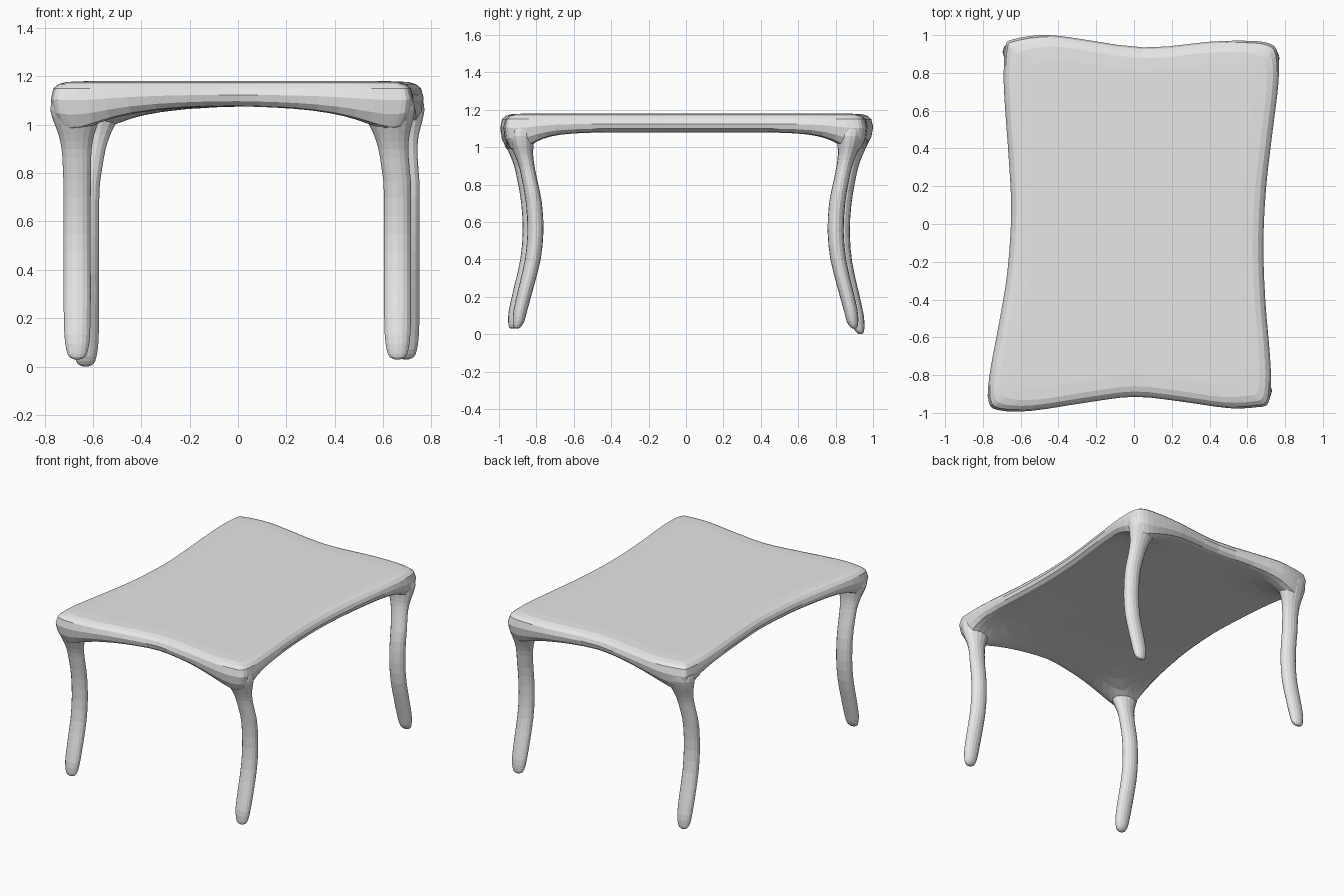
import bpy
import bmesh
import math
from mathutils import Vector

cube = bpy.data.objects.get("Cube")
if cube:
    bpy.data.objects.remove(cube)

grey = bpy.data.materials.new("light_grey")
grey.use_nodes = True
grey.diffuse_color = (0.8, 0.8, 0.8, 1)
grey.node_tree.nodes["Principled BSDF"].inputs["Base Color"].default_value = (0.8, 0.8, 0.8, 1)


def loft(name, rings):
    """Skin a stack of equal-length rings, closing both ends."""
    bm = bmesh.new()
    loops = [[bm.verts.new(co) for co in ring] for ring in rings]
    count = len(loops[0])
    for low, high in zip(loops, loops[1:]):
        for i in range(count):
            j = (i + 1) % count
            bm.faces.new((low[i], low[j], high[j], high[i]))
    bm.faces.new(loops[0])
    bm.faces.new(loops[-1])
    bmesh.ops.recalc_face_normals(bm, faces=bm.faces)
    mesh = bpy.data.meshes.new(name)
    bm.to_mesh(mesh)
    bm.free()
    mesh.materials.append(grey)
    obj = bpy.data.objects.new(name, mesh)
    bpy.context.collection.objects.link(obj)
    return obj


def spline(points, steps, closed):
    """Smooth curve through points of any dimension."""
    pts = [Vector(p) for p in points]
    n = len(pts)
    pick = (lambda i: pts[i % n]) if closed else (lambda i: pts[max(0, min(n - 1, i))])
    out = []
    for i in range(n if closed else n - 1):
        a, b, c, d = (pick(i + k) for k in (-1, 0, 1, 2))
        for s in range(steps):
            t = s / steps
            out.append(b + (c - a) * (t / 2) + (a * 2 - b * 5 + c * 4 - d) * (t * t / 2)
                       + (b * 3 - a - c * 3 + d) * (t ** 3 / 2))
    if not closed:
        out.append(pts[-1])
    return out


# Each leg: name, foot x, top x, waist y, drop of the foot
LEGS = [
    ("front_right_leg", -0.665, -0.67, -0.83, 0),
    ("front_left_leg", 0.66, 0.625, -0.805, 0),
    ("back_right_leg", -0.63, -0.59, 0.833, 0.03),
    ("back_left_leg", 0.695, 0.665, 0.80, 0),
]

# Leg sections: height, outward bow, half width, half depth
SECTIONS = [
    (0.03, 0.1, 0.012, 0.008), (0.04, 0.097, 0.033, 0.02), (0.07, 0.09, 0.045, 0.031),
    (0.13, 0.08, 0.053, 0.037), (0.25, 0.05, 0.056, 0.04), (0.4, 0.014, 0.056, 0.042),
    (0.55, 0, 0.056, 0.043), (0.7, 0.008, 0.056, 0.043), (0.82, 0.03, 0.058, 0.041),
    (0.9, 0.047, 0.062, 0.042), (0.96, 0.062, 0.074, 0.05), (1.01, 0.072, 0.092, 0.062),
    (1.06, 0.078, 0.106, 0.074), (1.1, 0.08, 0.1, 0.072),
]

# Bowed legs that flare into the corners
for name, foot_x, top_x, waist_y, drop in LEGS:
    side = math.copysign(1, waist_y)
    rings = []
    for z, bow, rx, ry in spline([s for s in SECTIONS], 2, False):
        blend = min(1, max(0, (z - 0.75) / 0.3))
        cx = foot_x + (top_x - foot_x) * blend
        cy = waist_y + side * bow
        low = z - drop * max(0, 1 - z)
        rings.append([(cx + rx * math.cos(a), cy + ry * math.sin(a), low)
                      for a in (math.tau * k / 16 for k in range(16))])
    loft(name, rings)

# Table top outline with waisted sides and rounded corners
OUTLINE = spline([
    (-0.65, 0.975), (-0.5, 1.0), (-0.35, 0.99), (0.05, 0.935), (0.4, 0.965), (0.6, 0.97),
    (0.72, 0.955), (0.762, 0.9), (0.765, 0.75), (0.735, 0.5), (0.7, 0.2), (0.685, -0.1),
    (0.695, -0.4), (0.72, -0.7), (0.725, -0.85), (0.71, -0.95), (0.65, -0.97), (0.5, -0.975),
    (0.25, -0.94), (0, -0.915), (-0.25, -0.945), (-0.55, -0.99), (-0.72, -0.985),
    (-0.77, -0.94), (-0.765, -0.8), (-0.71, -0.5), (-0.67, -0.25), (-0.65, 0.05),
    (-0.66, 0.3), (-0.685, 0.65), (-0.69, 0.8), (-0.68, 0.94),
], 3, True)


def sag(x, y):
    """Depth by which the underside swells down towards the nearest leg."""
    depth = 0
    for _, _, top_x, waist_y, _ in LEGS:
        side = math.copysign(1, waist_y)
        dy = (waist_y + side * 0.08 - y) * side
        dist = math.hypot(x - top_x, dy * 1.9 if dy > 0 else dy)
        depth = max(depth, 0.125 * math.exp(-dist / 0.18))
    return depth


# Rounded edge of the top: inset, height, share of the swelling
EDGE = [
    (0.13, 1.18, 0), (0.06, 1.177, 0), (0.03, 1.168, 0), (0.01, 1.15, 0), (0, 1.125, 0.3),
    (0.008, 1.1, 0.7), (0.03, 1.084, 1), (0.06, 1.08, 1), (0.1, 1.08, 1), (0.15, 1.08, 1),
    (0.22, 1.08, 1), (0.32, 1.08, 1), (0.5, 1.08, 1),
]
rings = []
for inset, z, share in EDGE:
    ring = []
    for p in OUTLINE:
        x = p.x * (1 - inset / 0.72)
        y = p.y * (1 - inset / 0.97)
        ring.append((x, y, z - share * sag(x, y)))
    rings.append(ring)
loft("table_top", rings)
